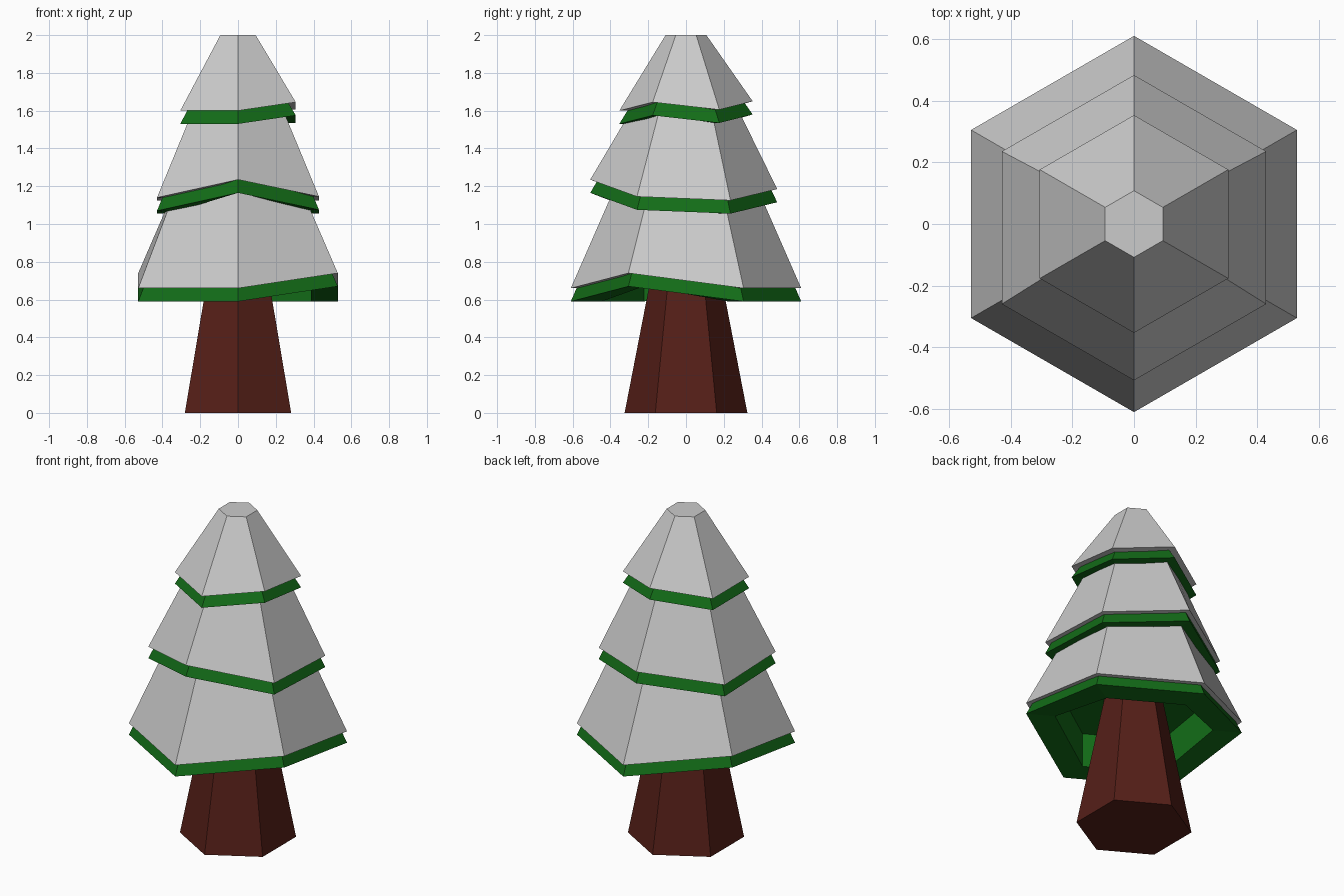
import bpy, bmesh
from math import cos, sin, radians

if "Cube" in bpy.data.objects:
    bpy.data.objects.remove(bpy.data.objects["Cube"])

ANGLES = [radians(-90 + 60 * i) for i in range(6)]  # front corner first, anticlockwise


def material(name, rgb):
    m = bpy.data.materials.new(name)
    m.diffuse_color = (*rgb, 1)
    m.use_nodes = True
    m.node_tree.nodes["Principled BSDF"].inputs["Base Color"].default_value = m.diffuse_color
    return m


GREEN = material("dark_green", (0.0065, 0.153, 0.009))
BROWN = material("bark_brown", (0.091, 0.0137, 0.009))


def hex_solid(name, rings, mat=None):
    """Stack six-sided rings (radius, corner heights, y shift) into a closed solid."""
    bm = bmesh.new()
    loops = [[bm.verts.new((r * cos(a), r * sin(a) + y, z)) for a, z in zip(ANGLES, zs)]
             for r, zs, y in rings]
    for low, high in zip(loops, loops[1:]):
        for i in range(6):
            j = (i + 1) % 6
            bm.faces.new((low[i], low[j], high[j], high[i]))
    bm.faces.new(loops[0][::-1])
    bm.faces.new(loops[-1])
    bmesh.ops.recalc_face_normals(bm, faces=bm.faces)
    mesh = bpy.data.meshes.new(name)
    bm.to_mesh(mesh)
    bm.free()
    obj = bpy.data.objects.new(name, mesh)
    if mat:
        mesh.materials.append(mat)
    bpy.context.collection.objects.link(obj)
    return obj


def tier(name, radius, rim, top_radius, top_z, recess, y=0.0):
    """Snow cone with a hollow underside, and the same cone in green just below it."""
    for part, drop, mat in (("snow", 0.0, None), ("foliage", 0.07, GREEN)):
        zs = [z - drop for z in rim]
        inner = radius * 0.735 - (0.002 if mat else 0)
        hex_solid(f"{name}_{part}", [
            (inner, [z + recess for z in zs], y),
            (inner, zs, y),
            (radius, zs, y),
            (top_radius, [top_z - drop] * 6, 0.0),
        ], mat)


# Trunk
hex_solid("trunk", [(0.325, [0.0] * 6, 0), (0.16, [0.85] * 6, 0)], BROWN)

# Three snowy tiers; rim heights run front, front right, back right, back, back left, front left
tier("lower_tier", 0.61, [0.66, 0.74, 0.66, 0.66, 0.74, 0.66], 0.33, 1.30, 0.21)
tier("middle_tier", 0.495, [1.235, 1.145, 1.125, 1.185, 1.125, 1.14], 0.22, 1.72, 0.10, -0.012)
tier("upper_tier", 0.353, [1.60, 1.645, 1.605, 1.65, 1.60, 1.60], 0.108, 2.0, 0.06)
